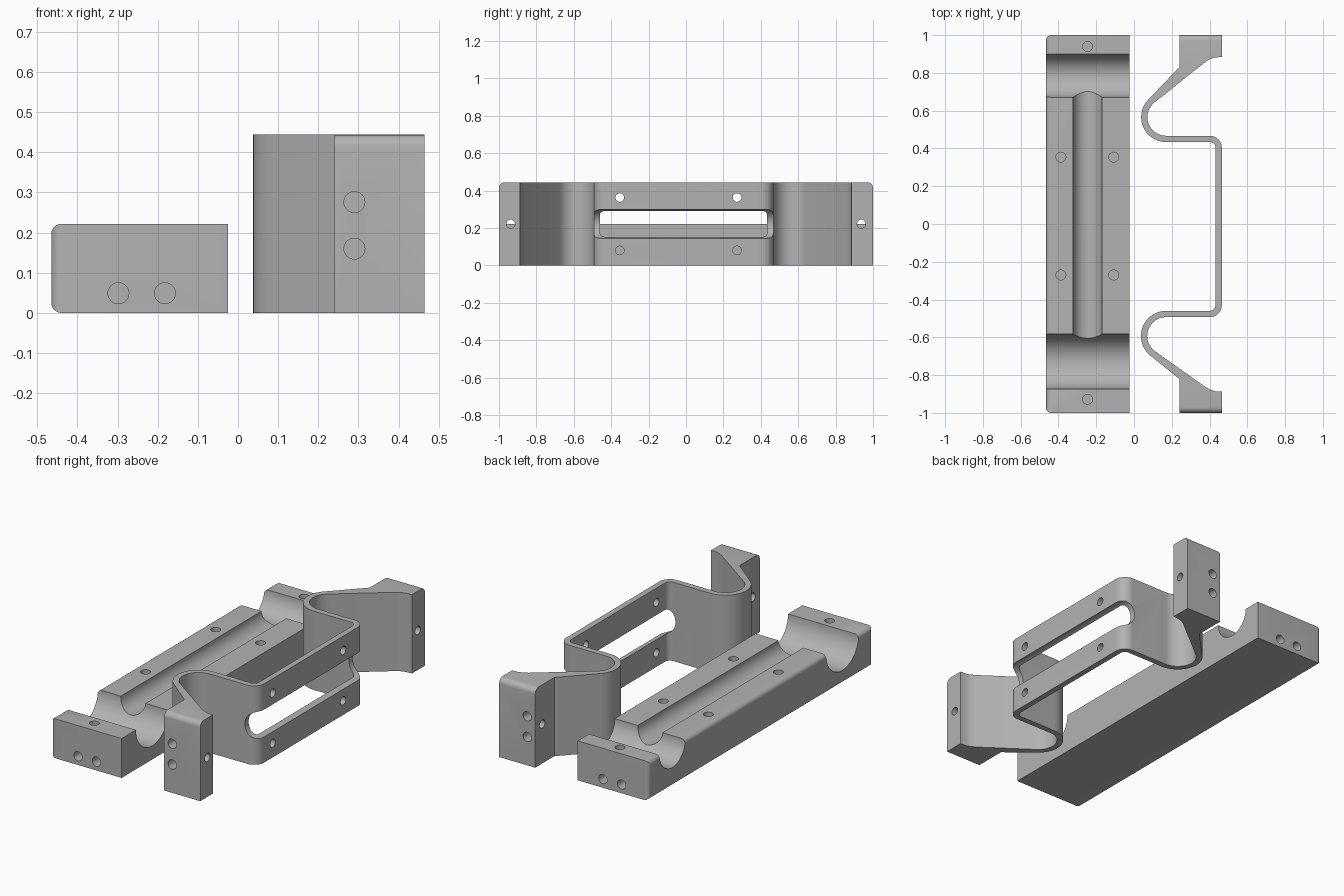
import bpy, bmesh, math
from mathutils import Vector

if "Cube" in bpy.data.objects:
    bpy.data.objects.remove(bpy.data.objects["Cube"])

grey = bpy.data.materials.new("plain_grey")
grey.diffuse_color = (0.45, 0.45, 0.45, 1)
grey.use_nodes = True
grey.node_tree.nodes["Principled BSDF"].inputs["Base Color"].default_value = grey.diffuse_color

H, R_HOLE = 0.222, 0.026      # half thickness (parting plane) and screw hole radius


def make_object(name, bm):
    bmesh.ops.recalc_face_normals(bm, faces=bm.faces)
    me = bpy.data.meshes.new(name)
    bm.to_mesh(me)
    bm.free()
    ob = bpy.data.objects.new(name, me)
    me.materials.append(grey)
    bpy.context.collection.objects.link(ob)
    return ob


def extrude_outline(name, pts, height, round_test, radius):
    """Extrude an xy outline upwards and round the edges that pass the test."""
    bm = bmesh.new()
    face = bm.faces.new([bm.verts.new((x, y, 0)) for x, y in pts])
    up = bmesh.ops.extrude_face_region(bm, geom=[face])["geom"]
    bmesh.ops.translate(bm, vec=(0, 0, height),
                        verts=[v for v in up if isinstance(v, bmesh.types.BMVert)])
    edges = [e for e in bm.edges if all(round_test(v.co) for v in e.verts)]
    bmesh.ops.bevel(bm, geom=edges, offset=radius, segments=6, profile=0.5, affect='EDGES')
    return make_object(name, bm)


def cut_cylinder(target, start, end, radius, sides=32):
    """Subtract a cylinder running from start to end."""
    a, b = Vector(start), Vector(end)
    bm = bmesh.new()
    bmesh.ops.create_cone(bm, cap_ends=True, segments=sides, radius1=radius,
                          radius2=radius, depth=(b - a).length)
    bm.transform((b - a).to_track_quat('Z', 'Y').to_matrix().to_4x4())
    bmesh.ops.translate(bm, verts=bm.verts, vec=(a + b) / 2)
    cutter = make_object("cutter", bm)
    cutter.hide_render = True
    mod = target.modifiers.new("cut", 'BOOLEAN')
    mod.operation, mod.solver, mod.object = 'DIFFERENCE', 'EXACT', cutter
    bpy.context.view_layer.objects.active = target
    bpy.ops.object.modifier_apply(modifier=mod.name)
    bpy.data.objects.remove(cutter, do_unlink=True)


def arc(cx, cy, r, a0, a1, n):
    return [(cx + r * math.cos(math.radians(a0 + (a1 - a0) * i / n)),
             cy + r * math.sin(math.radians(a0 + (a1 - a0) * i / n))) for i in range(n + 1)]


# Lower clamp block with two rounded upright edges
block = extrude_outline("clamp_block",
                        [(-0.465, -1), (-0.025, -1), (-0.025, 1), (-0.465, 1)], H,
                        lambda c: c.x < -0.46, 0.025)
# Cross grooves and the long channel between them
cut_cylinder(block, (-0.6, 0.785, H), (0.1, 0.785, H), 0.114, 64)
cut_cylinder(block, (-0.6, -0.728, H), (0.1, -0.728, H), 0.145, 64)
cut_cylinder(block, (-0.246, -0.72, H), (-0.246, 0.78, H), 0.077, 64)
# Blind screw holes from above
for x, y in [(-0.246, 0.94), (-0.246, -0.928)] + [(x, y) for x in (-0.387, -0.107)
                                                 for y in (0.354, -0.27)]:
    cut_cylinder(block, (x, y, 0.1), (x, y, 0.3), R_HOLE)
# Blind screw holes in the ends
for x in (-0.298, -0.182):
    for s in (-1, 1):
        cut_cylinder(block, (x, s * 0.9, 0.049), (x, s * 1.1, 0.049), R_HOLE)


def bracket_half(cy, leg, a_out, a_in, pad, foot):
    """Outer and inner outlines of one half (y positive), from the plate to the end pad."""
    cx, r = 0.17, cy - leg
    outer = arc(0.372, leg - 0.03, 0.06 - 0.03, 0, 90, 6)        # inside of bend
    outer = [(x + 0.03, y) for x, y in outer]
    outer += arc(cx, cy, r, 270, a_out, 24) + [(0.24, foot), (0.24, 1)]
    inner = arc(0.402, leg - 0.03, 0.063, 0, 90, 8)              # outside of bend
    inner += arc(cx, cy, r - 0.033, 270, a_in, 24)
    inner += [(0.38, pad - 0.024), (0.405, pad - 0.01), (0.43, pad - 0.002),
              (0.465, pad), (0.465, 1)]
    return outer, inner


# Upper bent bracket: plate, two legs, curled arms and end pads in one profile
out_b, in_b = bracket_half(0.566, 0.434, 136.2, 128.6, 0.884, 0.83)
out_f, in_f = bracket_half(0.593, 0.460, 128.7, 123.4, 0.888, 0.82)
flip = lambda pts: [(x, -y) for x, y in pts]
outline = out_b + in_b[::-1] + flip(in_f) + flip(out_f)[::-1]
bracket = extrude_outline("bent_bracket", outline, 2 * H,
                          lambda c: c.z > 0.44 and abs(c.y) > 0.999, 0.03)
# Long channel cut through the plate and into the legs
cut_cylinder(bracket, (0.465, -0.6, H), (0.465, 0.6, H), 0.077, 64)
# Screw holes through the plate and the end pads
for y, z in [(0.937, H), (-0.937, H)] + [(y, z) for y in (0.273, -0.354)
                                       for z in (0.08, 0.363)]:
    cut_cylinder(bracket, (0.18 if abs(y) > 0.9 else 0.38, y, z), (0.6, y, z), 0.023)
# Blind screw holes in the pad ends
for z in (0.16, 0.276):
    for s in (-1, 1):
        cut_cylinder(bracket, (0.29, s * 0.9, z), (0.29, s * 1.1, z), R_HOLE)

# Smooth curved faces, keep edges sharp
for ob in (block, bracket):
    bpy.ops.object.select_all(action='DESELECT')
    ob.select_set(True)
    bpy.context.view_layer.objects.active = ob
    bpy.ops.object.shade_smooth_by_angle(angle=math.radians(25))
